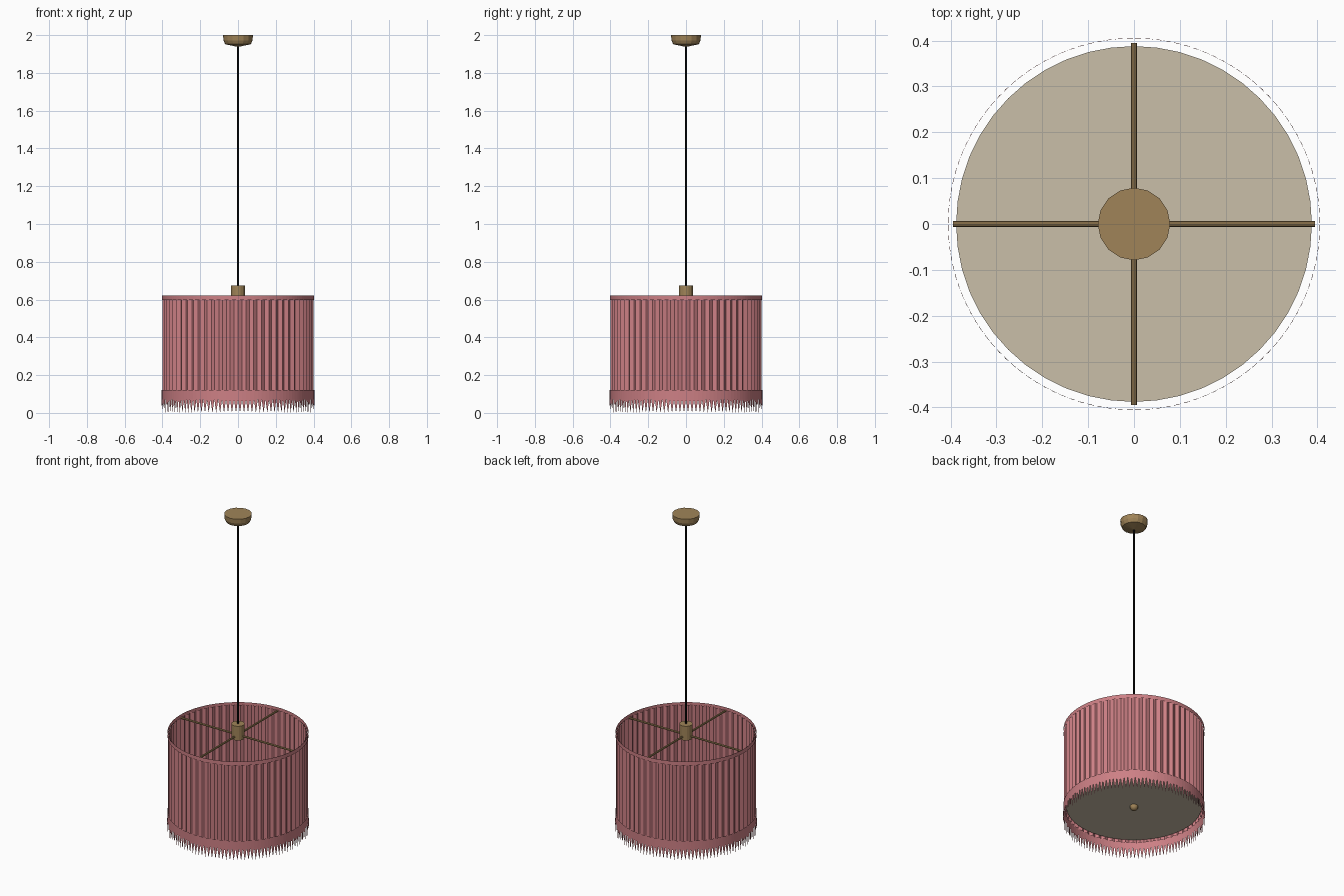
import bpy, bmesh, math
from mathutils import Matrix, Vector

if "Cube" in bpy.data.objects:
    bpy.data.objects.remove(bpy.data.objects["Cube"])


def material(name, rgb):
    m = bpy.data.materials.new(name)
    lin = [((c / 255 + 0.055) / 1.055) ** 2.4 if c > 10 else c / 255 / 12.92 for c in rgb]
    m.diffuse_color = (*lin, 1)
    m.use_nodes = True
    m.node_tree.nodes["Principled BSDF"].inputs["Base Color"].default_value = m.diffuse_color
    return m


PINK = material("dusty pink fabric", (205, 128, 133))
BRASS = material("aged brass", (160, 132, 88))
CREAM = material("cream diffuser", (202, 191, 169))
BLACK = material("black cord", (14, 14, 14))


def finish(name, bm, mat):
    bmesh.ops.recalc_face_normals(bm, faces=bm.faces)
    me = bpy.data.meshes.new(name)
    bm.to_mesh(me)
    bm.free()
    me.materials.append(mat)
    ob = bpy.data.objects.new(name, me)
    bpy.context.collection.objects.link(ob)
    return ob


def polar(r, a, z):
    return (r * math.cos(a), r * math.sin(a), z)


def wall(name, radii, n, z0, z1, mat):
    """Upright open sheet around the axis; the radii repeat point by point."""
    bm = bmesh.new()
    rings = [[bm.verts.new(polar(radii[i % len(radii)], math.tau * i / n, z)) for i in range(n)]
             for z in (z0, z1)]
    for i in range(n):
        j = (i + 1) % n
        bm.faces.new((rings[0][i], rings[0][j], rings[1][j], rings[1][i]))
    return finish(name, bm, mat)


def cylinder(name, r, z0, z1, sides, mat):
    bm = bmesh.new()
    bmesh.ops.create_cone(bm, cap_ends=True, segments=sides, radius1=r, radius2=r,
                          depth=z1 - z0, matrix=Matrix.Translation((0, 0, (z0 + z1) / 2)))
    return finish(name, bm, mat)


# ceiling canopy: lathed profile
bm = bmesh.new()
pts = [(0, 2.0), (0.079, 2.0), (0.077, 1.972), (0.068, 1.952), (0, 1.937)]
vs = [bm.verts.new((r, 0, z)) for r, z in pts]
es = [bm.edges.new(p) for p in zip(vs, vs[1:])]
bmesh.ops.spin(bm, geom=vs + es, cent=(0, 0, 0), axis=(0, 0, 1), angle=math.tau,
               steps=16, use_duplicate=False)
bmesh.ops.remove_doubles(bm, verts=bm.verts, dist=1e-4)
finish("ceiling_canopy", bm, BRASS)

# cord and lamp holder
cylinder("cord", 0.005, 0.66, 1.945, 8, BLACK)
cylinder("lamp_holder", 0.038, 0.585, 0.675, 16, BRASS)

# four spokes carrying the shade
bm = bmesh.new()
for k in range(4):
    m = (Matrix.Rotation(k * math.pi / 2, 4, 'Z') @ Matrix.Translation((0.2125, 0, 0.605))
         @ Matrix.Rotation(math.pi / 2, 4, 'Y'))
    bmesh.ops.create_cone(bm, cap_ends=True, segments=8, radius1=0.006, radius2=0.006,
                          depth=0.365, matrix=m)
finish("shade_spokes", bm, BRASS)

# pleated shade with a plain band at each end
wall("pleated_shade", (0.401, 0.389), 120, 0.10, 0.61, PINK)
wall("top_band", (0.403,), 120, 0.597, 0.622, PINK)
wall("bottom_band", (0.404,), 120, 0.07, 0.122, PINK)

# fringe: pointed strips hanging from the bottom band
bm = bmesh.new()
n = 120
for i in range(n):
    a, b = math.tau * i / n, math.tau * (i + 1) / n
    bm.faces.new([bm.verts.new(polar(0.405, a, 0.072)),
                  bm.verts.new(polar(0.406, (a + b) / 2, 0.0)),
                  bm.verts.new(polar(0.405, b, 0.072))])
finish("fringe", bm, PINK)

# diffuser disc and its finial
cylinder("diffuser", 0.388, 0.115, 0.123, 48, CREAM)
bm = bmesh.new()
bmesh.ops.create_uvsphere(bm, u_segments=16, v_segments=10, radius=0.024,
                          matrix=Matrix.Translation((0, 0, 0.11)))
for f in bm.faces:
    f.smooth = True
# keep only the part below the diffuser's top
bmesh.ops.bisect_plane(bm, geom=bm.verts[:] + bm.edges[:] + bm.faces[:],
                       plane_co=Vector((0, 0, 0.119)), plane_no=Vector((0, 0, 1)),
                       clear_outer=True)
finish("finial", bm, BRASS)
